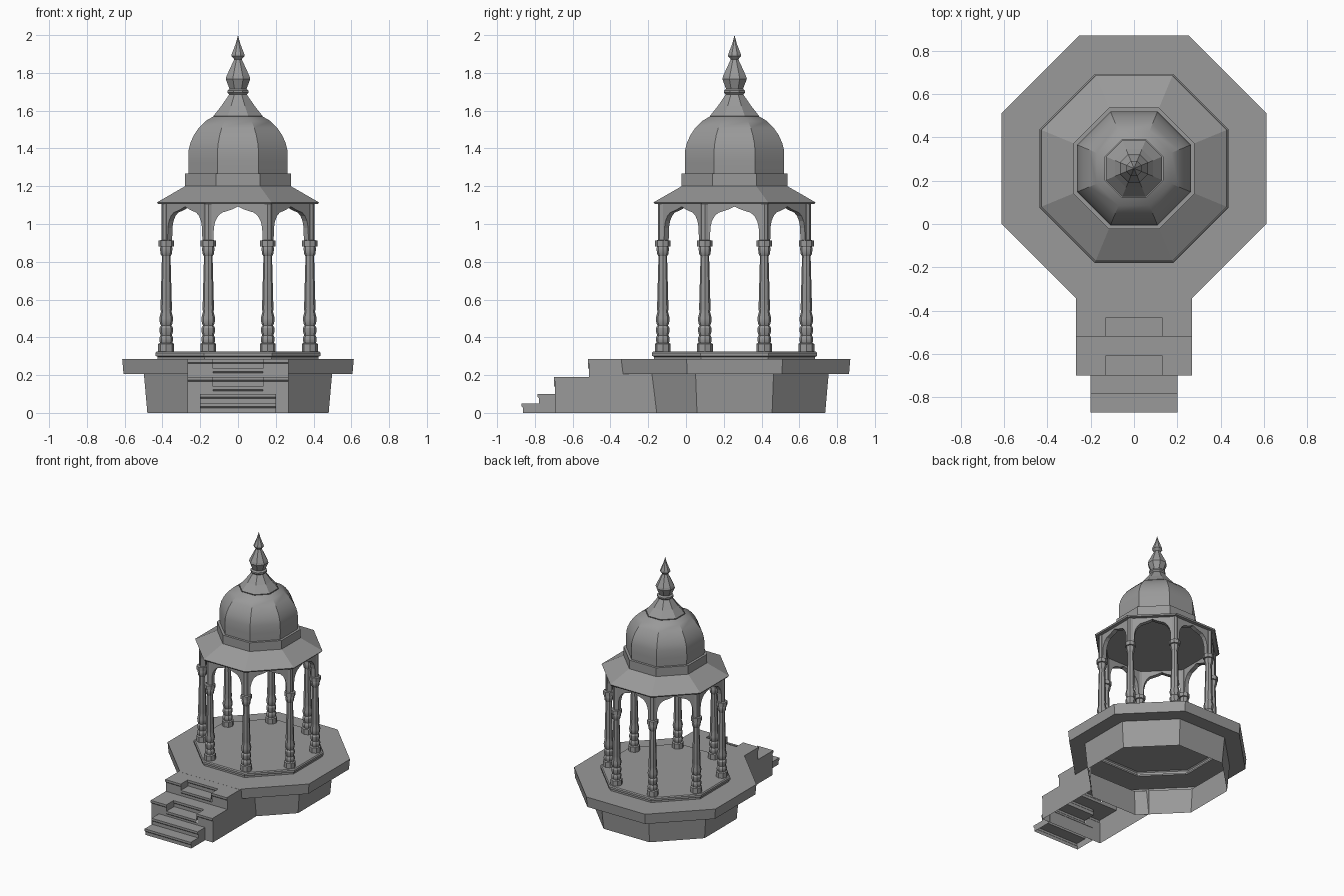
import bpy, bmesh, math
from mathutils import Matrix

if "Cube" in bpy.data.objects:
    bpy.data.objects.remove(bpy.data.objects["Cube"])

CENTRE_Y = 0.257   # axis of the pavilion
APOTHEM = 0.38     # distance from the axis to each arcade bay
BAY = 2 * APOTHEM * math.tan(math.pi / 8)

stone = bpy.data.materials.new("grey stone")
stone.use_nodes = True
stone.diffuse_color = (0.32, 0.32, 0.32, 1)
stone.node_tree.nodes["Principled BSDF"].inputs["Base Color"].default_value = (0.32, 0.32, 0.32, 1)


def add_object(name, bm, smooth=False):
    mesh = bpy.data.meshes.new(name)
    bm.to_mesh(mesh)
    bm.free()
    mesh.materials.append(stone)
    obj = bpy.data.objects.new(name, mesh)
    bpy.context.collection.objects.link(obj)
    if smooth:
        bpy.ops.object.select_all(action="DESELECT")
        obj.select_set(True)
        bpy.context.view_layer.objects.active = obj
        bpy.ops.object.shade_smooth_by_angle(angle=math.radians(28))
    return obj


def lathe(name, profile, x=0, y=CENTRE_Y, turn=0, smooth=False):
    """Eight-sided turned shape from (apothem, height) pairs, bottom to top."""
    bm = bmesh.new()
    rings = []
    for r, z in profile:
        big = r / math.cos(math.pi / 8)
        angles = [turn + math.pi / 8 + k * math.pi / 4 for k in range(8)]
        rings.append([bm.verts.new((x + big * math.cos(a), y + big * math.sin(a), z)) for a in angles])
    for low, high in zip(rings, rings[1:]):
        for k in range(8):
            n = (k + 1) % 8
            bm.faces.new((low[k], low[n], high[n], high[k]))
    bmesh.ops.remove_doubles(bm, verts=bm.verts, dist=0.0001)
    return add_object(name, bm, smooth)


# Hollow platform with overhanging slab and raised floor
lathe("platform", [(0.48, 0), (0.498, 0.205), (0.606, 0.205), (0.613, 0.285), (0.427, 0.285),
                   (0.427, 0.297), (0.437, 0.302), (0.437, 0.318), (0.43, 0.325), (0, 0.325)])

# Sloping eave and drum
lathe("roof", [(0, 1.105), (0.422, 1.105), (0.428, 1.115), (0.28, 1.2), (0.28, 1.268), (0.262, 1.268)])

# Dome
lathe("dome", [(0.262, 1.265), (0.263, 1.33), (0.262, 1.39), (0.252, 1.43), (0.234, 1.47),
               (0.207, 1.51), (0.172, 1.545), (0.133, 1.568)], smooth=True)

# Finial with cone, bulb and spike
lathe("finial", [(0.125, 1.562), (0.13, 1.572), (0.088, 1.625), (0.047, 1.685), (0.056, 1.695),
                 (0.056, 1.706), (0.045, 1.715), (0.065, 1.768), (0.06, 1.785), (0.02, 1.872),
                 (0.035, 1.89), (0.033, 1.9), (0.012, 1.955), (0, 2)])

# Columns at the corners of the octagon
column_profile = [(0, 0.325), (0.039, 0.325), (0.039, 0.365), (0.03, 0.37), (0.034, 0.385), (0.033, 0.4),
                  (0.027, 0.41), (0.033, 0.43), (0.033, 0.45), (0.026, 0.462), (0.031, 0.475),
                  (0.034, 0.5), (0.026, 0.535), (0.028, 0.55), (0.021, 0.83), (0.027, 0.84),
                  (0.031, 0.87), (0.028, 0.88), (0.037, 0.882), (0.037, 0.912), (0.023, 0.915),
                  (0.023, 1.105)]
for k in range(8):
    a = math.pi / 8 + k * math.pi / 4
    reach = APOTHEM / math.cos(math.pi / 8)
    lathe(f"column_{k + 1}", column_profile, reach * math.cos(a), CENTRE_Y + reach * math.sin(a), a, True)

# Pointed arch panels between the columns
half_arch = [(BAY / 2, 0.91), (0.13, 0.91), (0.128, 0.98), (0.12, 1.015), (0.105, 1.042),
             (0.085, 1.06), (0.06, 1.068), (0.035, 1.076), (0, 1.092)]
arch = half_arch + [(-u, z) for u, z in reversed(half_arch[:-1])]
for k in range(8):
    bm = bmesh.new()
    lower = [bm.verts.new((APOTHEM, u, z)) for u, z in arch]
    upper = [bm.verts.new((APOTHEM, u, 1.105)) for u, z in arch]
    for i in range(len(arch) - 1):
        bm.faces.new((lower[i], upper[i], upper[i + 1], lower[i + 1]))
    bm.transform(Matrix.Translation((0, CENTRE_Y, 0)) @ Matrix.Rotation(k * math.pi / 4, 4, "Z"))
    panel = add_object(f"arch_{k + 1}", bm)
    solid = panel.modifiers.new("thickness", "SOLIDIFY")
    solid.thickness = 0.034
    solid.offset = 0


def stairs(name, x0, x1, steps, back, left_side=(), right_side=()):
    """Open-bottomed flight from (front, height) steps; sides close with the extra points."""
    path, floor = [], 0
    for front, top in steps:
        path += [(front + 0.007, floor), (front + 0.007, top - 0.024), (front, top - 0.017), (front, top)]
        floor = top
    path.append((back, floor))
    bm = bmesh.new()
    for (ya, za), (yb, zb) in zip(path, path[1:]):
        bm.faces.new([bm.verts.new(p) for p in ((x0, ya, za), (x1, ya, za), (x1, yb, zb), (x0, yb, zb))])
    if right_side:
        bm.faces.new([bm.verts.new((x0, y, z)) for y, z in reversed(path + list(right_side))][::-1])
    if left_side:
        bm.faces.new([bm.verts.new((x1, y, z)) for y, z in reversed(path + list(left_side))])
    bmesh.ops.remove_doubles(bm, verts=bm.verts, dist=0.0001)
    return add_object(name, bm)


# Broad upper flight: tall blocks each side, half-height steps cut into the middle
WIDE, NOTCH, TOP = 0.267, 0.132, 0.2845
tall = [(-0.70, 0.19), (-0.52, TOP)]
under_slab = [(-0.155, 0.21), (-0.155, 0)]
stairs("stair_block_right", -WIDE, -NOTCH, tall, -0.34, right_side=under_slab)
stairs("stair_block_left", NOTCH, WIDE, tall, -0.34, left_side=under_slab)
stairs("notched_steps", -NOTCH, NOTCH, [(-0.70, 0.14), (-0.61, 0.19), (-0.52, 0.235), (-0.435, TOP)], -0.34)

# Cheeks of the notches
bm = bmesh.new()
for x in (-NOTCH, NOTCH):
    for y0, y1, z0, z1 in ((-0.70, -0.603, 0.14, 0.19), (-0.52, -0.428, 0.235, TOP)):
        corners = [(x, y0, z0), (x, y1, z0), (x, y1, z1), (x, y0, z1)]
        bm.faces.new([bm.verts.new(c) for c in (corners if x < 0 else corners[::-1])])
cheeks = add_object("notch_cheeks", bm)
for face in cheeks.data.polygons:
    if face.normal.x * face.center.x > 0:
        face.flip()

# Narrow lower steps
foot = [(-0.69, 0)]
stairs("lower_steps", -0.2, 0.2, [(-0.87, 0.05), (-0.785, 0.1)], -0.69, foot, foot)
